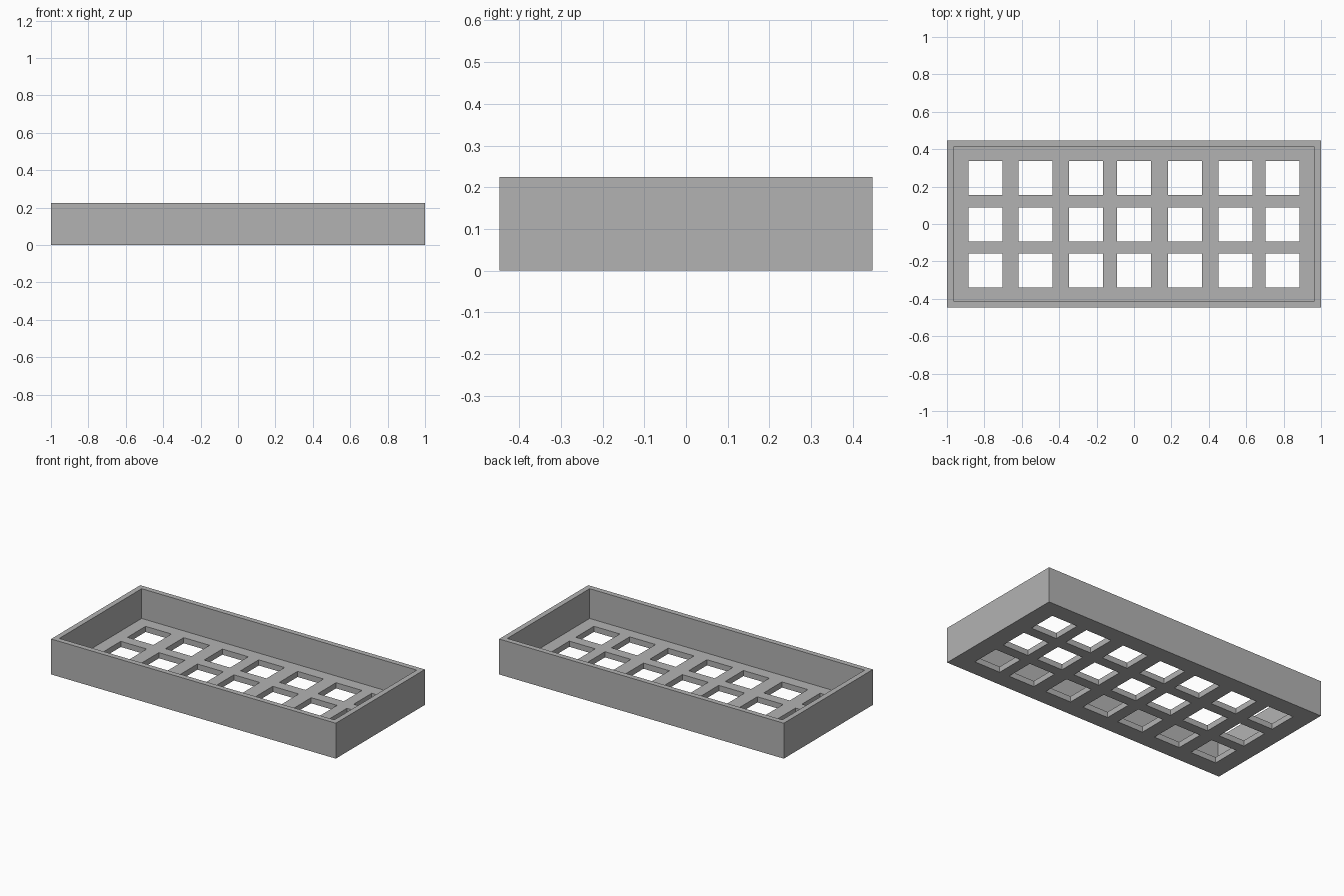
import bpy
import bmesh

cube = bpy.data.objects.get("Cube")
if cube:
    bpy.data.objects.remove(cube, do_unlink=True)

HALF_X, HALF_Y, HEIGHT = 1.0, 0.447, 0.225
WALL, FLOOR, HOLE = 0.034, 0.036, 0.182
HOLE_X = [-0.795, -0.527, -0.256, 0.0, 0.273, 0.543, 0.794]
HOLE_Y = [-0.249, -0.002, 0.247]


def grid_lines(half, centres):
    """Outer edge, inner wall edge and both sides of every hole."""
    lines = [-half, -half + WALL]
    for c in centres:
        lines += [c - HOLE / 2, c + HOLE / 2]
    return lines + [half - WALL, half]


def raise_faces(bm, faces, height):
    """Extrude a connected patch straight up and return its new faces."""
    geom = bmesh.ops.extrude_face_region(bm, geom=faces)["geom"]
    verts = [g for g in geom if isinstance(g, bmesh.types.BMVert)]
    bmesh.ops.translate(bm, verts=verts, vec=(0, 0, height))
    return [g for g in geom if isinstance(g, bmesh.types.BMFace)]


xs, ys = grid_lines(HALF_X, HOLE_X), grid_lines(HALF_Y, HOLE_Y)
bm = bmesh.new()
points = [[bm.verts.new((x, y, 0)) for y in ys] for x in xs]

# Perforated base: every cell except the square openings
base = []
for i in range(len(xs) - 1):
    for j in range(len(ys) - 1):
        is_hole = (1 < i < len(xs) - 3 and i % 2 == 0
                   and 1 < j < len(ys) - 3 and j % 2 == 0)
        if not is_hole:
            base.append(bm.faces.new((points[i][j], points[i + 1][j],
                                      points[i + 1][j + 1], points[i][j + 1])))
floor_top = raise_faces(bm, base, FLOOR)

# Surrounding wall: raise the outermost ring of cells
ring = []
for f in floor_top:
    c = f.calc_center_median()
    if abs(c.x) > HALF_X - WALL or abs(c.y) > HALF_Y - WALL:
        ring.append(f)
raise_faces(bm, ring, HEIGHT - FLOOR)
leftover = [f for f in ring if f.is_valid]
if leftover:
    bmesh.ops.delete(bm, geom=leftover, context="FACES_ONLY")
bmesh.ops.recalc_face_normals(bm, faces=bm.faces[:])

mesh = bpy.data.meshes.new("perforated_tray")
bm.to_mesh(mesh)
bm.free()
tray = bpy.data.objects.new("perforated_tray", mesh)
bpy.context.collection.objects.link(tray)

# Plain grey finish
grey = bpy.data.materials.new("plain_grey")
grey.use_nodes = True
grey.diffuse_color = (0.45, 0.45, 0.45, 1)
shader = next(n for n in grey.node_tree.nodes if n.type == "BSDF_PRINCIPLED")
shader.inputs["Base Color"].default_value = grey.diffuse_color
mesh.materials.append(grey)
